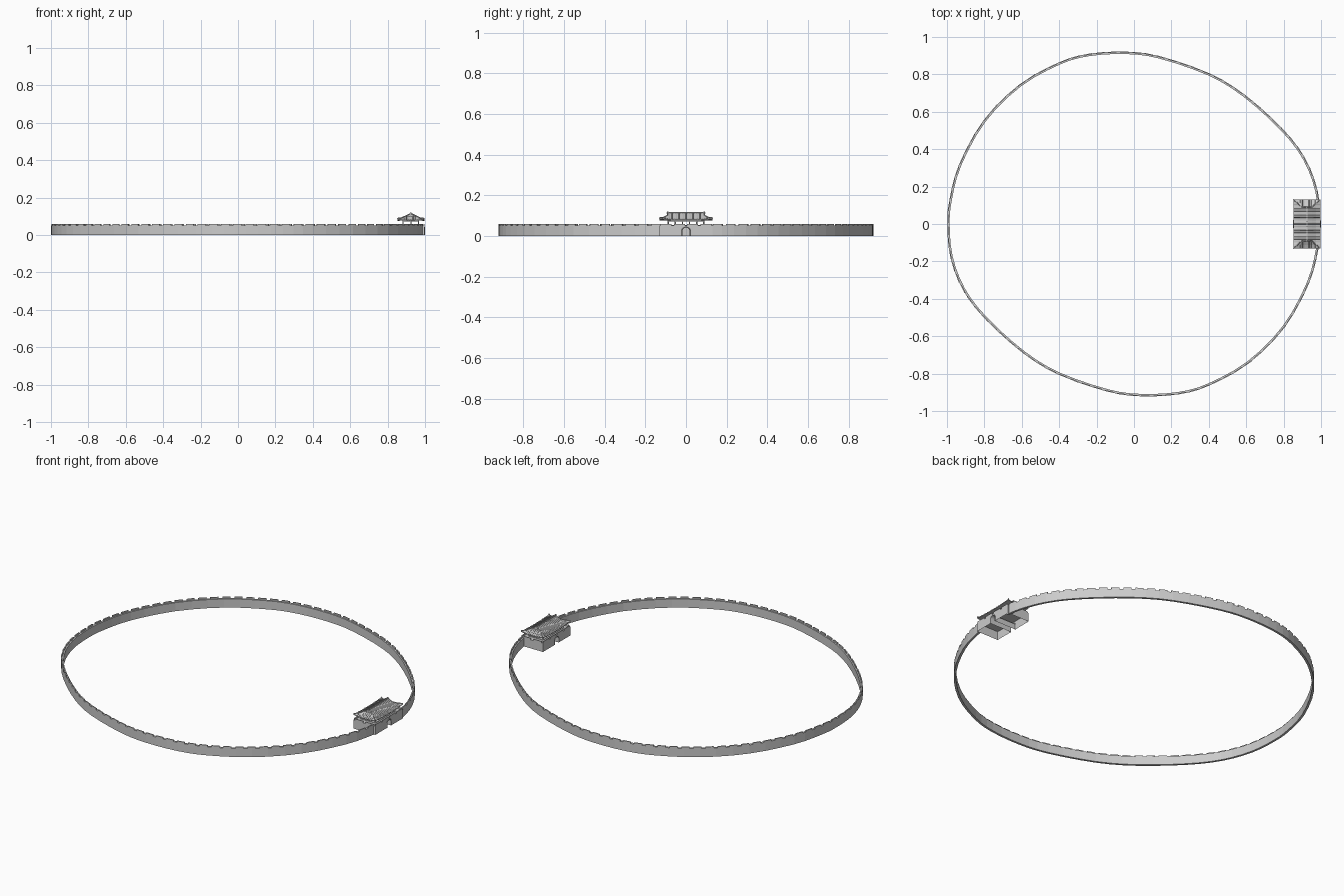
import bpy, bmesh, math
from mathutils import Vector

if "Cube" in bpy.data.objects:
    bpy.data.objects.remove(bpy.data.objects["Cube"], do_unlink=True)

stone = bpy.data.materials.new("pale_grey")
stone.use_nodes = True
stone.diffuse_color = (0.6, 0.6, 0.6, 1)
stone.node_tree.nodes["Principled BSDF"].inputs["Base Color"].default_value = (0.6, 0.6, 0.6, 1)

GX = 0.924                      # gatehouse centre on x
WALL_TOP, MERLON_TOP = 0.051, 0.06


def add_object(name, bm, x=0.0):
    bmesh.ops.recalc_face_normals(bm, faces=bm.faces)
    mesh = bpy.data.meshes.new(name)
    bm.to_mesh(mesh)
    bm.free()
    mesh.materials.append(stone)
    obj = bpy.data.objects.new(name, mesh)
    obj.location.x = x
    bpy.context.collection.objects.link(obj)
    return obj


def add_box(bm, centre, size, angle=0.0):
    verts = bmesh.ops.create_cube(bm, size=1)["verts"]
    ca, sa = math.cos(angle), math.sin(angle)
    for v in verts:
        p = Vector([a * b for a, b in zip(v.co, size)])
        v.co = Vector((p.x * ca - p.y * sa, p.x * sa + p.y * ca, p.z)) + Vector(centre)


def add_tubes(name, paths, radius, x=0.0):
    curve = bpy.data.curves.new(name, "CURVE")
    curve.dimensions = "3D"
    curve.bevel_depth = radius
    curve.bevel_resolution = 0
    curve.use_fill_caps = True
    for path in paths:
        spline = curve.splines.new("POLY")
        spline.points.add(len(path) - 1)
        for point, co in zip(spline.points, path):
            point.co = (*co, 1)
    temp = bpy.data.objects.new(name + "_guide", curve)
    bpy.context.collection.objects.link(temp)
    deps = bpy.context.evaluated_depsgraph_get()
    mesh = bpy.data.meshes.new_from_object(temp.evaluated_get(deps))
    bpy.data.objects.remove(temp, do_unlink=True)
    bm = bmesh.new()
    bm.from_mesh(mesh)
    add_object(name, bm, x)


# Wall path: half of the loop, repeated by a half turn and smoothed
half = [(0.992, 0), (0.976, 0.175), (0.91, 0.348), (0.79, 0.505), (0.59, 0.685),
        (0.4, 0.80), (0.14, 0.89), (-0.04, 0.915), (-0.24, 0.904), (-0.4, 0.858),
        (-0.61, 0.74), (-0.8, 0.55), (-0.93, 0.315), (-0.98, 0.13)]
knots = [Vector(p) for p in half] + [-Vector(p) for p in half]
n = len(knots)
path = []
for i in range(n):
    a, b, c, d = (knots[(i + k) % n] for k in (-1, 0, 1, 2))
    for t in (0, 1 / 3, 2 / 3):
        path.append(b + (c - a) * t / 2 + (a - b * 2.5 + c * 2 - d / 2) * t * t
                    + ((b - c) * 1.5 + (d - a) / 2) * t ** 3)
path = [p for p in path if p.x < 0 or abs(p.y) > 0.1]

# City wall: rectangular section swept along the path
bm = bmesh.new()
rings = []
for i, p in enumerate(path):
    d = (path[min(i + 1, len(path) - 1)] - path[max(i - 1, 0)]).normalized()
    out = Vector((d.y, -d.x)) * 0.0065
    rings.append([bm.verts.new((*(p + out * s), z))
                  for s, z in ((1, 0), (1, WALL_TOP), (-1, WALL_TOP), (-1, 0))])
for r, s in zip(rings, rings[1:]):
    for k in range(4):
        bm.faces.new((r[k], r[(k + 1) % 4], s[(k + 1) % 4], s[k]))
bm.faces.new(rings[0])
bm.faces.new(rings[-1])
add_object("city_wall", bm)

# Battlements along the outer edge of the wall
bm = bmesh.new()
pitch, travelled, target = 0.065, 0.0, 0.04
for p, q in zip(path, path[1:]):
    seg = q - p
    d = seg.normalized()
    while target < travelled + seg.length:
        c = p + d * (target - travelled) + Vector((d.y, -d.x)) * 0.0035
        add_box(bm, (c.x, c.y, (WALL_TOP + MERLON_TOP) / 2),
                (0.045, 0.006, MERLON_TOP - WALL_TOP), math.atan2(d.y, d.x))
        target += pitch
    travelled += seg.length
add_object("battlements", bm)

# Gate base: hollow block with an arched passage, open underneath
HX, HY, AR, SPRING = 0.072, 0.13, 0.018, 0.024
arch = [(AR, 0)] + [(AR * math.cos(a), SPRING + AR * math.sin(a))
                    for a in (math.pi * k / 10 for k in range(11))] + [(-AR, 0)]
outline = [(-HY, 0), (-HY, WALL_TOP), (HY, WALL_TOP), (HY, 0)] + arch
bm = bmesh.new()
ends = [[bm.verts.new((x, y, z)) for y, z in outline] for x in (-HX, HX)]
for end in ends:
    bm.faces.new(end)
for k in range(len(outline)):
    j = (k + 1) % len(outline)
    if outline[k][1] or outline[j][1]:
        bm.faces.new((ends[0][k], ends[0][j], ends[1][j], ends[1][k]))
add_object("gate_base", bm, GX)

# Arch surround on both faces
add_tubes("arch_surround", [[(s * HX, y * 1.08, z * 1.03) for y, z in arch] for s in (-1, 1)], 0.0025, GX)

# Parapet around the gate base
bm = bmesh.new()
zc, zh = (WALL_TOP + MERLON_TOP) / 2, MERLON_TOP - WALL_TOP
for s in (-1, 1):
    for k in range(4):
        add_box(bm, (s * (HX - 0.0025), (k - 1.5) * 0.066, zc), (0.005, 0.054, zh))
    for k in (-1, 1):
        add_box(bm, (k * 0.036, s * (HY - 0.0025), zc), (0.054, 0.005, zh))
add_object("gate_parapet", bm, GX)

# Pavilion columns and beams
bm = bmesh.new()
for x in (-0.042, 0, 0.042):
    for k in range(6):
        y = (k - 2.5) * 0.035
        if x or k in (0, 5):
            made = bmesh.ops.create_cone(bm, cap_ends=True, segments=8, radius1=0.003,
                                         radius2=0.003, depth=0.03)["verts"]
            bmesh.ops.translate(bm, verts=made, vec=(x, y, 0.065))
add_object("pavilion_columns", bm, GX)
bm = bmesh.new()
for s in (-1, 1):
    add_box(bm, (s * 0.042, 0, 0.075), (0.005, 0.18, 0.005))
    add_box(bm, (0, s * 0.0875, 0.075), (0.084, 0.005, 0.005))
add_box(bm, (0, 0, 0.0525), (0.1, 0.195, 0.003))
add_object("pavilion_beams_and_floor", bm, GX)

# Hip and gable roof: rectangular rings with upturned corners
levels = [(0.002, 0.092, 0.113, 0), (0.028, 0.092, 0.1, 0), (0.05, 0.112, 0.088, 0.002),
          (0.072, 0.131, 0.08, 0.007), (0.072, 0.131, 0.076, 0.007), (0.045, 0.1, 0.077, 0)]


def ring_points(w, h, z, lift, steps=8):
    corners = [(w, -h), (w, h), (-w, h), (-w, -h)]
    pts = []
    for k in range(4):
        a, b = Vector(corners[k]), Vector(corners[(k + 1) % 4])
        for i in range(steps):
            t = i / steps
            pts.append((*a.lerp(b, t), z + lift * abs(2 * t - 1) ** 3))
    return pts


bm = bmesh.new()
rings = [[bm.verts.new(p) for p in ring_points(*lv)] for lv in levels]
for r, s in zip(rings, rings[1:]):
    for k in range(len(r)):
        j = (k + 1) % len(r)
        bm.faces.new((r[k], r[j], s[j], s[k]))
bm.faces.new(rings[0])
bm.faces.new(rings[-1])
add_object("roof", bm, GX)

# Tile ribs running down each slope
ribs = []
for s in (-1, 1):
    for k in range(-10, 11):
        y = k * 0.0115
        ribs.append([(s * w, y, z + lift * abs(y / h) ** 3 + 0.001)
                     for w, h, z, lift in levels[:4] if abs(y) <= h])
    for k in range(-4, 5):
        x = k * 0.0115
        ribs.append([(x, s * h, z + lift * abs(x / w) ** 3 + 0.001)
                     for w, h, z, lift in levels[1:4] if abs(x) <= w])
add_tubes("tile_ribs", [r for r in ribs if len(r) > 1], 0.0016, GX)

# Ridges along the hips and gables, and the main ridge with raised ends
hips = [[(sx * w, sy * h, z + lift + 0.002) for w, h, z, lift in levels[:4]]
        for sx in (-1, 1) for sy in (-1, 1)]
add_tubes("hip_ridges", hips, 0.0028, GX)
bm = bmesh.new()
add_box(bm, (0, 0, 0.1145), (0.006, 0.186, 0.006))
for s in (-1, 1):
    add_box(bm, (0, s * 0.09, 0.117), (0.007, 0.009, 0.008))
add_object("main_ridge", bm, GX)
